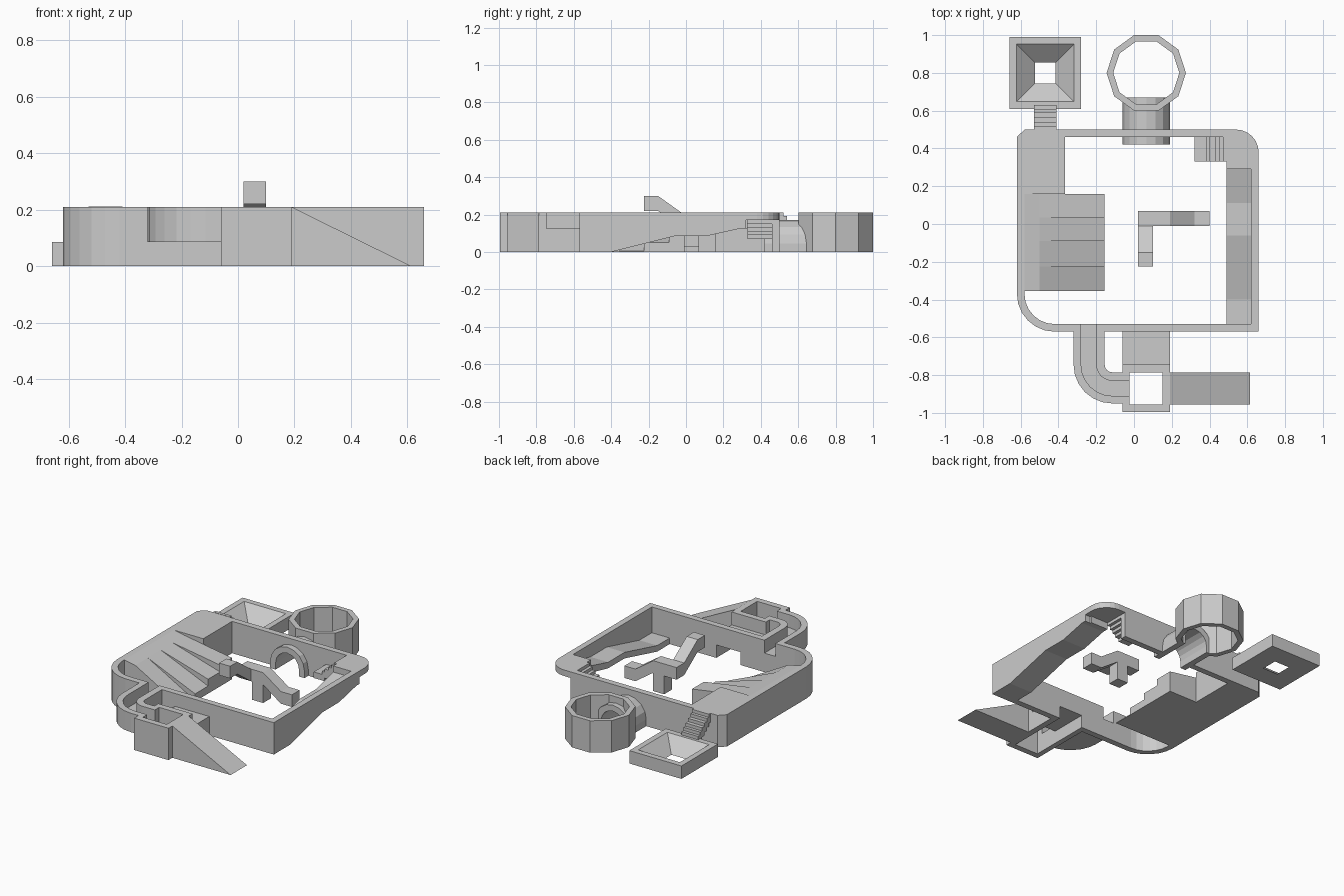
import bpy, bmesh, math
from mathutils import Vector

if "Cube" in bpy.data.objects:
    bpy.data.objects.remove(bpy.data.objects["Cube"])

mat = bpy.data.materials.new("plain grey")
mat.diffuse_color = (0.6, 0.6, 0.6, 1)
mat.use_nodes = True
mat.node_tree.nodes["Principled BSDF"].inputs["Base Color"].default_value = mat.diffuse_color

AXES = {'x': lambda u, v, w: (w, u, v),
        'y': lambda u, v, w: (u, w, v),
        'z': lambda u, v, w: (u, v, w)}


def prism(name, pts, axis, lo, hi, lo_pts=None):
    """Extrude a 2D outline along an axis (optional different outline at lo)."""
    f = AXES[axis]
    bm = bmesh.new()
    a = [bm.verts.new(f(u, v, lo)) for u, v in (lo_pts or pts)]
    b = [bm.verts.new(f(u, v, hi)) for u, v in pts]
    n = len(pts)
    bm.faces.new(a)
    bm.faces.new(b)
    for i in range(n):
        j = (i + 1) % n
        bm.faces.new((a[i], a[j], b[j], b[i]))
    bmesh.ops.recalc_face_normals(bm, faces=bm.faces)
    me = bpy.data.meshes.new(name)
    bm.to_mesh(me)
    bm.free()
    me.materials.append(mat)
    ob = bpy.data.objects.new(name, me)
    bpy.context.collection.objects.link(ob)
    return ob


def rect(x0, x1, y0, y1):
    return [(x0, y0), (x1, y0), (x1, y1), (x0, y1)]


def box(name, x0, x1, y0, y1, z0, z1):
    return prism(name, rect(x0, x1, y0, y1), 'z', z0, z1)


def arc(cx, cy, r, a0, a1, n=6):
    return [(cx + r * math.cos(math.radians(a0 + (a1 - a0) * i / n)),
             cy + r * math.sin(math.radians(a0 + (a1 - a0) * i / n))) for i in range(n + 1)]


def cut(ob, *cutters):
    """Subtract cutters from ob and bake the result."""
    for c in cutters:
        c.hide_render = True
        m = ob.modifiers.new("cut", 'BOOLEAN')
        m.operation = 'DIFFERENCE'
        m.solver = 'EXACT'
        m.object = c
    dg = bpy.context.evaluated_depsgraph_get()
    me = bpy.data.meshes.new_from_object(ob.evaluated_get(dg))
    ob.modifiers.clear()
    ob.data = me


def bend(r1, r2, y_end, x_end):
    """Outline of a quarter-turn channel."""
    cx, cy = -0.115, -0.745
    return ([(cx - r2, y_end)] + arc(cx, cy, r2, 180, 270) + [(x_end, cy - r2), (x_end, cy - r1)]
            + arc(cx, cy, r1, 270, 180) + [(cx - r1, y_end)])


def arch(r):
    return [(0.065 + r, -0.0)] + arc(0.065, 0.045, r, 0, 180, 8) + [(0.065 - r, -0.0)]


# shared cutters
tunnel_hole = prism("tunnel_cutter", [(u, v if v > 0 else -0.05) for u, v in arch(0.085)], 'y', 0.30, 0.72)
gutter_hole = prism("gutter_cutter", bend(0.085, 0.165, -0.50, 0.05), 'z', 0.125, 0.3)
passage_hole = box("passage_cutter", -0.025, 0.15, -0.80, -0.50, -0.1, 0.085)

# arena wall with raised flat corner and back-right landing
outer = (arc(-0.42, -0.37, 0.20, 180, 270) + [(0.66, -0.57)]
         + arc(0.54, 0.38, 0.12, 0, 90) + [(-0.58, 0.50), (-0.62, 0.46)])
inner = (arc(-0.42, -0.37, 0.16, 180, 270) + [(0.62, -0.53), (0.62, 0.29), (0.49, 0.29), (0.49, 0.46),
         (-0.365, 0.46), (-0.365, 0.16), (-0.58, 0.16)])
wall = prism("arena_wall", outer, 'z', 0, 0.21)
inside = prism("inside_cutter", inner, 'z', -0.1, 0.4)
under = prism("underside_cutter", [(-0.4, -0.1), (-0.4, 0), (-0.06, 0.085), (0.11, 0.085), (0.29, 0.125),
              (0.32, 0.125), (0.32, 0.17), (0.6, 0.17), (0.6, -0.1)], 'x', 0.49, 0.8)
cut(wall, inside, under, tunnel_hole, gutter_hole, passage_hole)

# side ramp along the right wall
prism("side_ramp", [(-0.53, 0), (-0.4, 0), (-0.06, 0.085), (0.11, 0.085), (0.29, 0.125), (0.33, 0.125),
                    (0.33, 0.17), (0.29, 0.17), (0.11, 0.125), (-0.06, 0.125), (-0.4, 0.04), (-0.53, 0.04)],
      'x', 0.49, 0.62)

# terrace of four strips, each tilted more steeply than the last
ys = [0.16, 0.035, -0.09, -0.225, -0.355]
for i, h in enumerate((0.14, 0.095, 0.05, 0.005)):
    prism(f"terrace_strip_{i + 1}", [(-0.58, 0), (-0.155, 0), (-0.155, h), (-0.5, 0.195), (-0.58, 0.21)],
          'y', ys[i + 1], ys[i])

# inner stairs down from the landing
xs = [0.49, 0.47, 0.45, 0.43, 0.40, 0.38, 0.32]
for i in range(6):
    z = 0.21 - 0.02 * i
    box(f"inner_stair_{i + 1}", max(0.32, xs[i + 1] - 0.0), xs[max(i - 1, 0)], 0.33, 0.46, z - 0.04, z)

# outer stairs down to the funnel
yo = [0.50, 0.52, 0.54, 0.565, 0.59, 0.61, 0.63]
for i in range(6):
    z = 0.212 - 0.021 * i
    box(f"outer_stair_{i + 1}", -0.53, -0.41, yo[max(i - 1, 0)], yo[i + 1], z - 0.04, z)

# square funnel
funnel = box("funnel", -0.66, -0.28, 0.61, 0.99, 0, 0.085)


def square(h):
    return rect(-0.47 - h, -0.47 + h, 0.80 - h, 0.80 + h)


slope = (0.152 - 0.055) / 0.085
cut(funnel, prism("funnel_cutter", square(0.152 + slope * 0.01), 'z', -0.01, 0.095,
                  square(0.055 - slope * 0.01)))

# ten-sided basin and arched tunnel
basin = prism("basin", arc(0.065, 0.80, 0.21, 0, 324, 9), 'z', 0, 0.21)
cut(basin, prism("basin_cutter", arc(0.065, 0.80, 0.175, 0, 324, 9), 'z', -0.1, 0.4), tunnel_hole)
tunnel = prism("arched_tunnel", arch(0.125), 'y', 0.42, 0.67)
cut(tunnel, tunnel_hole)

# curved gutter, open tower, covered passage and exit ramp at the front
gutter = prism("curved_gutter", bend(0.04, 0.205, -0.57, -0.06), 'z', 0.085, 0.21)
cut(gutter, gutter_hole)
tower = box("tower", -0.06, 0.19, -0.995, -0.745, 0, 0.21)
cut(tower, box("tower_cutter", -0.025, 0.15, -0.955, -0.785, -0.1, 0.4), gutter_hole, passage_hole)
passage = box("passage", -0.06, 0.19, -0.745, -0.57, 0, 0.125)
cut(passage, passage_hole)
prism("exit_ramp", [(0.19, 0), (0.615, 0), (0.19, 0.21)], 'y', -0.955, -0.785)

# raised bridge in the middle
prism("bridge_arm", [(-0.225, 0.30), (-0.15, 0.30), (-0.01, 0.20), (-0.01, 0.12), (-0.15, 0.22), (-0.225, 0.22)],
      'x', 0.02, 0.10)
prism("bridge_deck", [(0.02, 0.20), (0.19, 0.20), (0.32, 0.11), (0.40, 0.11), (0.40, 0.03), (0.32, 0.03),
                      (0.19, 0.12), (0.02, 0.12)], 'y', -0.01, 0.07)
box("bridge_post", 0.11, 0.19, -0.01, 0.07, 0, 0.12)

# remove cutters
for ob in list(bpy.data.objects):
    if ob.name.endswith("_cutter"):
        bpy.data.objects.remove(ob)
